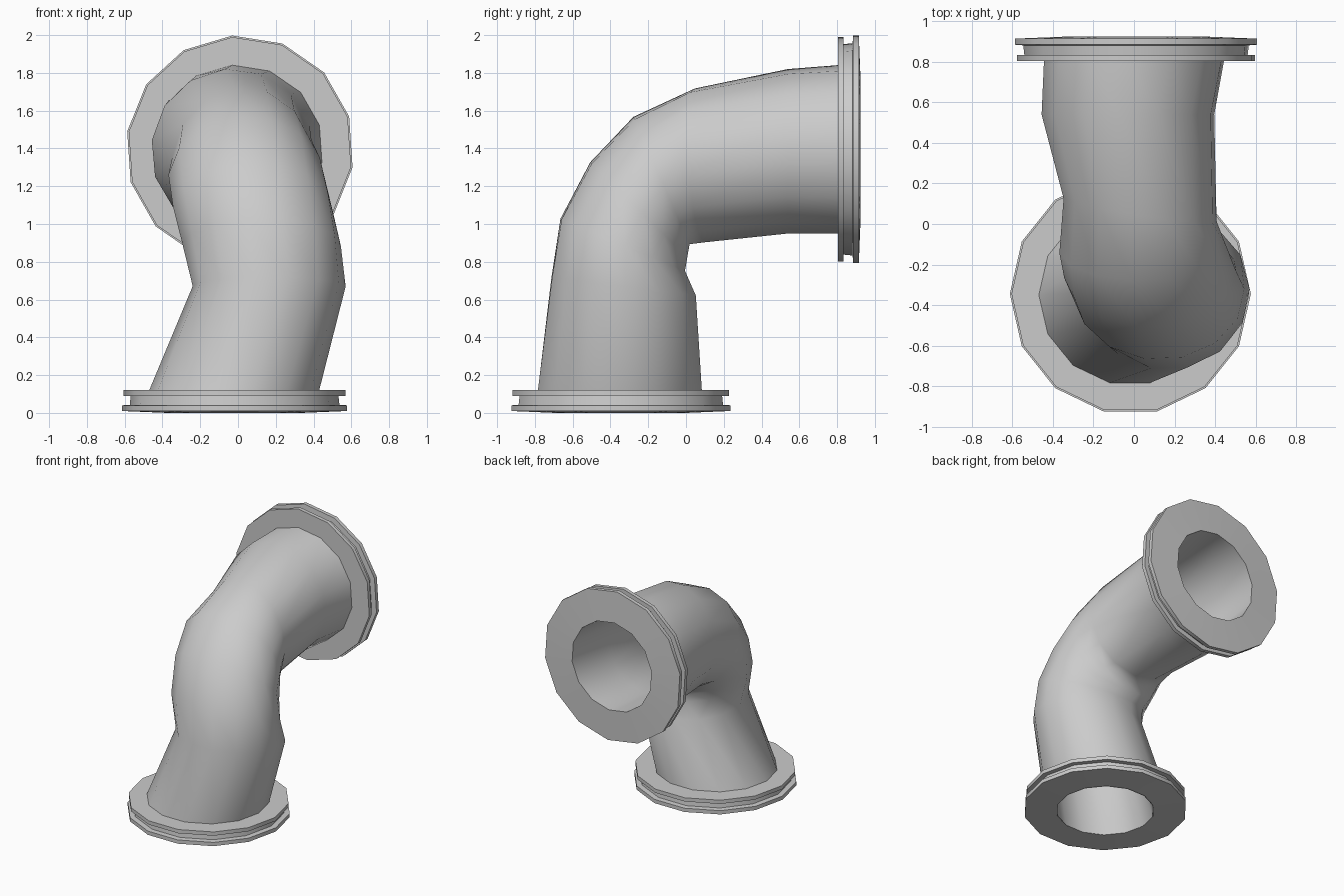
import bpy, math
from mathutils import Vector as V

if "Cube" in bpy.data.objects:
    bpy.data.objects.remove(bpy.data.objects["Cube"])

SIDES = 14
TWIST = math.radians(-9)          # the section turns slightly along the pipe


def ring(centre, u, v, twist=0.0, scale=1.0):
    pts = []
    for i in range(SIDES):
        a = 2 * math.pi * i / SIDES + twist
        pts.append(V(centre) + (V(u) * math.cos(a) + V(v) * math.sin(a)) * scale)
    return pts


def build(name, skins, angle):
    """Each skin is a list of rings joined in order by quads."""
    verts, faces = [], []
    for rings in skins:
        base = len(verts)
        for r in rings:
            verts += r
        for k in range(len(rings) - 1):
            for j in range(SIDES):
                n = (j + 1) % SIDES
                a, b = base + k * SIDES, base + (k + 1) * SIDES
                faces.append((a + j, b + j, b + n, a + n))
    mesh = bpy.data.meshes.new(name)
    mesh.from_pydata([tuple(p) for p in verts], [], faces)
    ob = bpy.data.objects.new(name, mesh)
    bpy.context.collection.objects.link(ob)
    bpy.ops.object.select_all(action='DESELECT')
    ob.select_set(True)
    bpy.context.view_layer.objects.active = ob
    bpy.ops.object.shade_smooth_by_angle(angle=math.radians(angle))
    return ob


# Pipe sections: centre, side half-axis, outer-bend half-axis
sections = [
    ((-0.02, -0.35, 0.12), (0.45, 0, 0), (0, -0.445, 0)),
    ((0.165, -0.33, 0.67), (0.405, 0, 0), (0, -0.39, 0.05)),
    ((0.125, -0.335, 0.89), (0.42, 0, 0), (0, -0.335, 0.14)),
    ((0.08, -0.25, 1.075), (0.425, 0, 0), (0, -0.26, 0.255)),
    ((0.045, -0.13, 1.23), (0.415, 0, 0), (0, -0.15, 0.34)),
    ((0.03, 0.07, 1.31), (0.38, -0.06, 0), (0, -0.03, 0.41)),
    ((-0.03, 0.54, 1.385), (0.43, 0, 0), (0, 0, 0.437)),
    ((0.0, 0.805, 1.395), (0.45, 0, 0), (0, 0, 0.447)),
]
last = len(sections) - 1
outer = [ring(*s, TWIST * i / last) for i, s in enumerate(sections)]
bore = [ring(*s, TWIST * i / last, 0.8) for i, s in enumerate(sections)]
bore[0] = ring((-0.02, -0.35, 0), (0.355, 0, 0), (0, -0.355, 0))
bore[-1] = ring((0.01, 0.925, 1.395), (0.355, 0, 0), (0, 0, 0.355), TWIST)
build("bent_pipe", [outer, bore[::-1]], 60)

# Grooved flange profile: radius, distance from the open face
profile = [(0.355, 0), (0.595, 0.01), (0.595, 0.04), (0.555, 0.043),
           (0.55, 0.09), (0.587, 0.09), (0.587, 0.12), (0.43, 0.12)]

bottom = [ring((-0.018, -0.345, h), (r, 0, 0), (0, -r, 0)) for r, h in profile]
build("bottom_flange", [bottom], 30)

top = [ring((0.01, 0.925 - h, 1.395), (1, 0, 0), (0, 0, 1), TWIST, r * 1.015 if r > 0.5 else r)
       for r, h in reversed(profile)]
build("top_flange", [top], 30)
